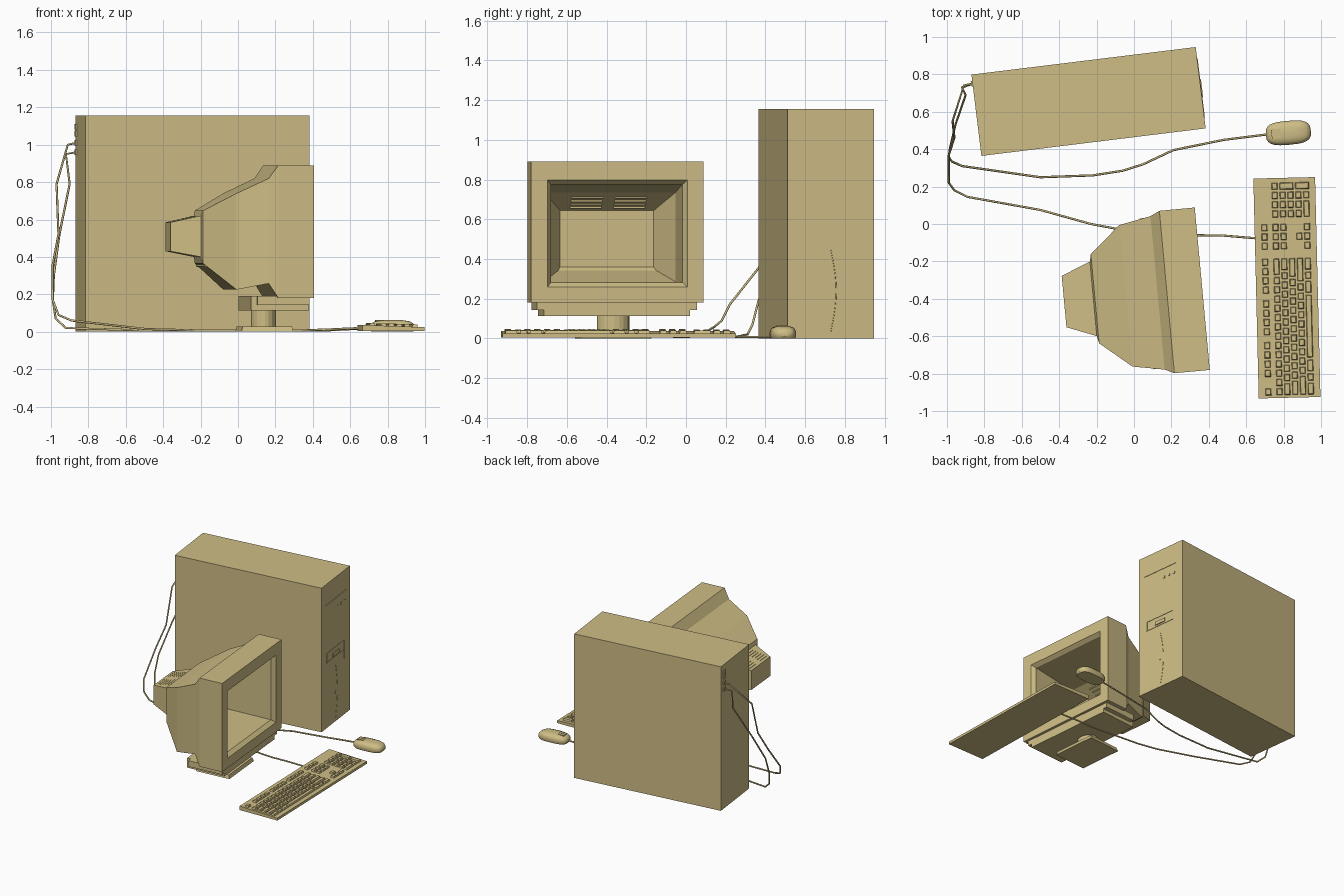
import bpy, bmesh, math
from mathutils import Matrix, Vector

if "Cube" in bpy.data.objects:
    bpy.data.objects.remove(bpy.data.objects["Cube"])

beige = bpy.data.materials.new("beige_plastic")
beige.diffuse_color = (0.62, 0.51, 0.235, 1)
beige.use_nodes = True
beige.node_tree.nodes["Principled BSDF"].inputs["Base Color"].default_value = beige.diffuse_color


def frame(x, y, deg):
    return Matrix.Translation((x, y, 0)) @ Matrix.Rotation(math.radians(deg), 4, 'Z')


def finish(name, bm, fr):
    bmesh.ops.recalc_face_normals(bm, faces=bm.faces)
    me = bpy.data.meshes.new(name)
    bm.to_mesh(me)
    bm.free()
    me.materials.append(beige)
    ob = bpy.data.objects.new(name, me)
    ob.matrix_world = fr
    bpy.context.collection.objects.link(ob)
    return ob


def loft(bm, rings):
    """Join rings of points, closing both ends."""
    loops = [[bm.verts.new(p) for p in r] for r in rings]
    n = len(loops[0])
    for a, b in zip(loops, loops[1:]):
        for i in range(n):
            j = (i + 1) % n
            bm.faces.new((a[i], a[j], b[j], b[i]))
    bm.faces.new(loops[0])
    bm.faces.new(loops[-1])


def add_box(bm, u0, u1, v0, v1, z0, z1, t=0.0):
    """Box with top tapered by t."""
    def ring(z, d):
        return [(u0 + d, v0 + d, z), (u1 - d, v0 + d, z), (u1 - d, v1 - d, z), (u0 + d, v1 - d, z)]
    loft(bm, [ring(z0, 0), ring(z1, t)])


def boxes(name, fr, items):
    bm = bmesh.new()
    for it in items:
        add_box(bm, *it)
    return finish(name, bm, fr)


def wire(name, pts, r, fr=Matrix()):
    cu = bpy.data.curves.new(name, 'CURVE')
    cu.dimensions = '3D'
    cu.bevel_depth = r
    cu.bevel_resolution = 1
    cu.use_fill_caps = True
    sp = cu.splines.new('POLY')
    sp.points.add(len(pts) - 1)
    for p, c in zip(sp.points, pts):
        p.co = (*c, 1)
    cu.materials.append(beige)
    ob = bpy.data.objects.new(name, cu)
    ob.matrix_world = fr
    bpy.context.collection.objects.link(ob)


# Tower case: front face looks along local +u
T = frame(-0.243, 0.655, 7.0)
L, W = 0.604, 0.219
boxes("tower_case", T, [(-L, L, -W, W, 0, 1.155)])
F = L + 0.003
boxes("tower_drive_frame", T, [
    (L, F, -0.14, 0.135, 0.594, 0.600), (L, F, -0.14, -0.134, 0.52, 0.6),
    (L, F, 0.129, 0.135, 0.45, 0.6), (L, F, -0.14, 0.135, 0.52, 0.526),
    (L, F + 0.004, -0.05, 0.045, 0.535, 0.562)])
boxes("tower_buttons", T, [
    (L, F, v - 0.009, v + 0.009, 0.903, 0.918) for v in (0.035, 0.085, 0.135)] + [
    (L, F, -0.16, 0.16, 0.985, 0.989), (L, F, -0.012, 0.006, 0.228, 0.244)])
wire("tower_front_seam", [(L, 0.028 * math.sin(math.pi * i / 10), 0.03 + 0.042 * i)
                          for i in range(11)], 0.002, T)
boxes("tower_rear_ports", T, [(-L - 0.008, -L, 0.155, 0.185, z, z + 0.03)
                              for z in (0.945, 0.995, 1.045, 1.08)])

# Monitor: one hollow shell, from tube back round the bezel into the cavity
M = frame(0.365, -0.346, 5.3)
profile = [(-0.742, 0.138, 0.43, 0.585), (-0.585, 0.200, 0.40, 0.620),
           (-0.576, 0.240, 0.365, 0.648), (-0.410, 0.380, 0.225, 0.740),
           (-0.240, 0.412, 0.258, 0.820), (-0.190, 0.436, 0.18, 0.890),
           (0.0, 0.436, 0.18, 0.890), (0.0, 0.354, 0.258, 0.797),
           (-0.030, 0.332, 0.282, 0.775), (-0.400, 0.332, 0.285, 0.735),
           (-0.570, 0.236, 0.35, 0.643)]
bm = bmesh.new()
loft(bm, [[(u, -h, a), (u, h, a), (u, h, b), (u, -h, b)] for u, h, a, b in profile])
finish("monitor_shell", bm, M)

# Monitor lower tray and stand
boxes("monitor_tray", M, [(-0.33, -0.02, -0.37, 0.37, 0.113, 0.19),
                          (-0.30, -0.02, -0.405, 0.405, 0.142, 0.19)])
bm = bmesh.new()
loft(bm, [[(-0.23 + 0.068 * math.cos(a), 0.082 * math.sin(a), z)
           for a in (2 * math.pi * i / 20 for i in range(20))] for z in (0.02, 0.12)])
finish("stand_neck", bm, M)
boxes("stand_base", M, [(-0.365, -0.085, -0.18, 0.18, 0, 0.028, 0.008)])

# Vent slats on the tube housing and under the monitor ceiling
bm = bmesh.new()
for side in (-1, 1):
    for i in range(6):
        u = -0.72 + i * 0.022
        z = 0.585 + (u + 0.742) * 0.223
        v0, v1 = sorted((side * 0.03, side * 0.12))
        add_box(bm, u, u + 0.005, v0, v1, z - 0.002, z + 0.003)
    for i in range(4):
        u = -0.54 + i * 0.03
        z = 0.643 + (u + 0.57) * 0.541
        v0, v1 = sorted((side * 0.03, side * 0.19))
        add_box(bm, u, u + 0.008, v0, v1, z - 0.004, z + 0.008)
finish("monitor_vents", bm, M)

# Keyboard body: thin wedge
K = frame(0.8175, -0.341, 1.4)
bm = bmesh.new()
loft(bm, [[(-0.165, v, 0.004), (0.165, v, 0.004), (0.165, v, 0.024), (-0.165, v, 0.036)]
          for v in (-0.588, 0.588)])
finish("keyboard_body", bm, K)

# Keyboard keys: rows of key widths, in units of one key
P = 0.0495
rows_u = (-0.053, -0.011, 0.031, 0.073, 0.115)
bm = bmesh.new()


def key(u, v, w, tall=1):
    top = 0.030 - 0.036 * u
    add_box(bm, u - 0.017, u + 0.017 + 0.042 * (tall - 1), v + 0.005, v + w * P - 0.005,
            top - 0.006, top + 0.013, 0.005)


main = ([1] * 13 + [2], [1.5] + [1] * 12 + [1.5], [1.75] + [1] * 11 + [2.25],
        [2.25] + [1] * 10 + [2.75], [1.5, 1, 1.5, 7, 1.5, 1, 1.5])
for u, widths in zip(rows_u, main):
    v = -0.579
    for w in widths:
        key(u, v, w)
        v += w * P
for start in (0, 2, 6.5, 11):                      # function row
    for i in range(1 if start == 0 else 4):
        key(-0.113, -0.579 + (start + i) * P, 1)
for i in range(3):                                 # navigation block
    v = 0.2 + i * P
    for u in (-0.113, rows_u[0], rows_u[1], rows_u[4]):
        key(u, v, 1)
key(rows_u[3], 0.2 + P, 1)
for r, u in enumerate(rows_u):                     # number pad
    for i in range(3):
        if r < 4 or i == 2:
            key(u, 0.371 + i * P, 1)
key(rows_u[4], 0.371, 2)
key(rows_u[0], 0.371 + 3 * P, 1)
key(rows_u[1], 0.371 + 3 * P, 1, 2)
key(rows_u[3], 0.371 + 3 * P, 1, 2)
finish("keyboard_keys", bm, K)

# Mouse: rounded outline stacked into a dome
S = frame(0.825, 0.4875, 5)
bm = bmesh.new()


def outline(s, z, n=24):
    pts = []
    for i in range(n):
        c, d = math.cos(2 * math.pi * i / n), math.sin(2 * math.pi * i / n)
        pts.append((s * 0.121 * math.copysign(abs(c) ** 0.65, c),
                    s * 0.064 * math.copysign(abs(d) ** 0.65, d), z))
    return pts


loft(bm, [outline(s, z) for s, z in ((0.93, 0), (1, 0.012), (1, 0.03), (0.93, 0.045),
                                     (0.78, 0.055), (0.45, 0.062))])
mouse = finish("mouse_body", bm, S)
bpy.context.view_layer.objects.active = mouse
mouse.select_set(True)
bpy.ops.object.shade_smooth_by_angle(angle=math.radians(35))
boxes("mouse_buttons", S, [(-0.09, -0.04, -0.024, -0.002, 0.045, 0.064),
                           (-0.09, -0.04, 0.002, 0.024, 0.045, 0.064)])

# Cables from the rear ports to the keyboard and mouse
wire("keyboard_cable", [
    (-0.865, 0.75, 1.01), (-0.91, 0.74, 1.0), (-0.97, 0.55, 0.79), (-0.96, 0.46, 0.52),
    (-0.99, 0.37, 0.36), (-0.99, 0.22, 0.17), (-0.96, 0.18, 0.09), (-0.89, 0.145, 0.06),
    (-0.5, 0.075, 0.015), (-0.23, 0.0, 0.007), (-0.07, -0.03, 0.007), (0.34, -0.06, 0.007),
    (0.48, -0.062, 0.012), (0.66, -0.077, 0.02)], 0.006)
wire("mouse_cable", [
    (-0.865, 0.75, 0.96), (-0.92, 0.73, 0.95), (-0.90, 0.69, 0.79), (-0.955, 0.53, 0.52),
    (-0.985, 0.40, 0.30), (-0.99, 0.36, 0.17), (-0.975, 0.335, 0.07), (-0.92, 0.31, 0.02),
    (-0.5, 0.25, 0.007), (-0.22, 0.26, 0.007), (-0.06, 0.285, 0.007), (0.05, 0.32, 0.007),
    (0.21, 0.395, 0.007), (0.48, 0.45, 0.007), (0.72, 0.48, 0.02)], 0.006)
